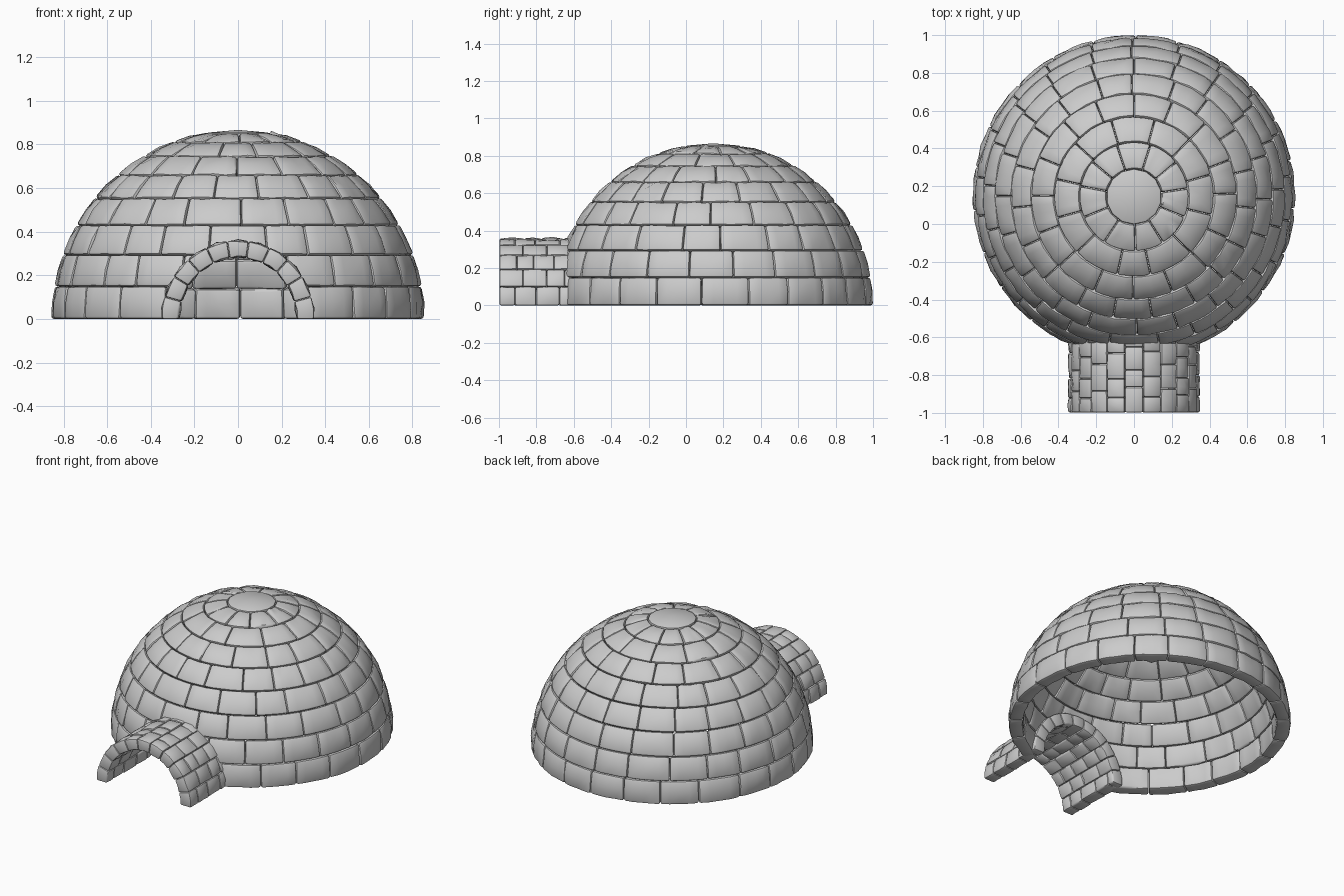
import bpy, bmesh, math, random
from math import sin, cos, radians, pi

if "Cube" in bpy.data.objects:
    bpy.data.objects.remove(bpy.data.objects["Cube"])

random.seed(4)
CY = 0.145            # dome centre on y
R, H, T = 0.853, 0.865, 0.085   # dome radius, height, wall thickness
GAP = 0.0006


def block(bm, f, u0, u1, v0, v1, nu=4, nv=2, bulge=0.04, rough=0.05):
    """Curved ice block: f maps (u, v, w) to a point, w = 0 inside, 1 outside."""
    verts = {}

    def vert(i, j, k):
        if (i, j, k) not in verts:
            a, b = i / nu, j / nv
            w = k + random.uniform(-rough, rough)
            w += (1 if k else -1) * bulge * sin(pi * a) * sin(pi * b)
            verts[i, j, k] = bm.verts.new(f(u0 + (u1 - u0) * a, v0 + (v1 - v0) * b, w))
        return verts[i, j, k]

    for k in (0, 1):
        for i in range(nu):
            for j in range(nv):
                bm.faces.new([vert(i, j, k), vert(i + 1, j, k),
                              vert(i + 1, j + 1, k), vert(i, j + 1, k)])
    for i in range(nu):
        for j in (0, nv):
            bm.faces.new([vert(i, j, 0), vert(i + 1, j, 0), vert(i + 1, j, 1), vert(i, j, 1)])
    for j in range(nv):
        for i in (0, nu):
            bm.faces.new([vert(i, j, 0), vert(i, j + 1, 0), vert(i, j + 1, 1), vert(i, j, 1)])


def finish(bm, name, bevel):
    """Round the block edges and make the object."""
    bmesh.ops.recalc_face_normals(bm, faces=bm.faces)
    sharp = [e for e in bm.edges if e.calc_face_angle(0) > radians(45)]
    bmesh.ops.bevel(bm, geom=sharp, offset=bevel, segments=2, profile=0.5,
                    affect='EDGES', clamp_overlap=True)
    mesh = bpy.data.meshes.new(name)
    bm.to_mesh(mesh)
    bm.free()
    ob = bpy.data.objects.new(name, mesh)
    bpy.context.collection.objects.link(ob)
    return ob


def smooth(ob):
    bpy.ops.object.select_all(action='DESELECT')
    ob.select_set(True)
    bpy.context.view_layer.objects.active = ob
    bpy.ops.object.shade_smooth_by_angle(angle=radians(40))


def dome_point(u, v, w):
    d = T * (1 - w)
    return ((R - d) * cos(v) * sin(u), CY - (R - d) * cos(v) * cos(u), (H - d) * sin(v))


def arch_point(u, v, w):
    return ((0.27 + 0.078 * w) * cos(u), v, (0.283 + 0.075 * w) * sin(u))


# Dome: eight courses of blocks, ten degrees each
bm = bmesh.new()
for row, n in enumerate((23, 22, 21, 20, 19, 16, 12, 11)):
    v0, v1 = radians(10 * row), radians(10 * row + 10)
    step = 2 * pi / n
    start = step * (0.5 if row % 2 == 0 else 0)
    cuts = [start + step * (i + random.uniform(-0.1, 0.1)) for i in range(n)]
    cuts.append(cuts[0] + 2 * pi)
    g = GAP / (R * cos(v1))
    for a, b in zip(cuts, cuts[1:]):
        block(bm, dome_point, a + g, b - g, v0 + (GAP if row else 0), v1 - GAP)
dome = finish(bm, "dome_blocks", 0.013)

# Round block closing the top of the dome
bm = bmesh.new()
bmesh.ops.create_cone(bm, cap_ends=True, segments=14, radius1=0.133, radius2=0.149, depth=0.085)
bmesh.ops.translate(bm, verts=bm.verts, vec=(0, CY, 0.811))
top = max(bm.faces, key=lambda fc: fc.calc_center_median().z)
bmesh.ops.poke(bm, faces=[top], offset=0.013)
cap = finish(bm, "dome_cap", 0.011)

# Entrance tunnel: staggered blocks along an arch, reaching through the wall
bm = bmesh.new()
n, y0, y1 = 11, -0.998, -0.52
for i in range(n):
    a, b = pi * i / n, pi * (i + 1) / n
    g = 0.002
    ends = [0, 0.25, 0.5, 0.75, 1] if i % 2 else [0, 0.16, 0.4, 0.64, 0.86, 1]
    ys = [y0 + (y1 - y0) * (e + (random.uniform(-0.04, 0.04) if 0 < e < 1 else 0)) for e in ends]
    for c, d in zip(ys, ys[1:]):
        block(bm, arch_point, a + (g if i else 0), b - (g if i < n - 1 else 0),
              c + GAP, d - GAP, 2, 2, 0.06)
tunnel = finish(bm, "entrance_tunnel", 0.009)

# Doorway through the dome wall
bpy.ops.mesh.primitive_cylinder_add(vertices=48, radius=0.31, depth=0.8,
                                    location=(0, -0.75, 0.004), rotation=(pi / 2, 0, 0))
cutter = bpy.context.object
cutter.name = "doorway_cutter"
cutter.hide_render = True
mod = dome.modifiers.new("doorway", 'BOOLEAN')
mod.operation = 'DIFFERENCE'
mod.solver = 'EXACT'
mod.object = cutter
bpy.context.view_layer.objects.active = dome
bpy.ops.object.modifier_apply(modifier=mod.name)
bpy.data.objects.remove(cutter)

# Smooth shading, and rest every part on the ground
for ob in (dome, cap, tunnel):
    smooth(ob)
    for v in ob.data.vertices:
        v.co.z = max(v.co.z, 0)
